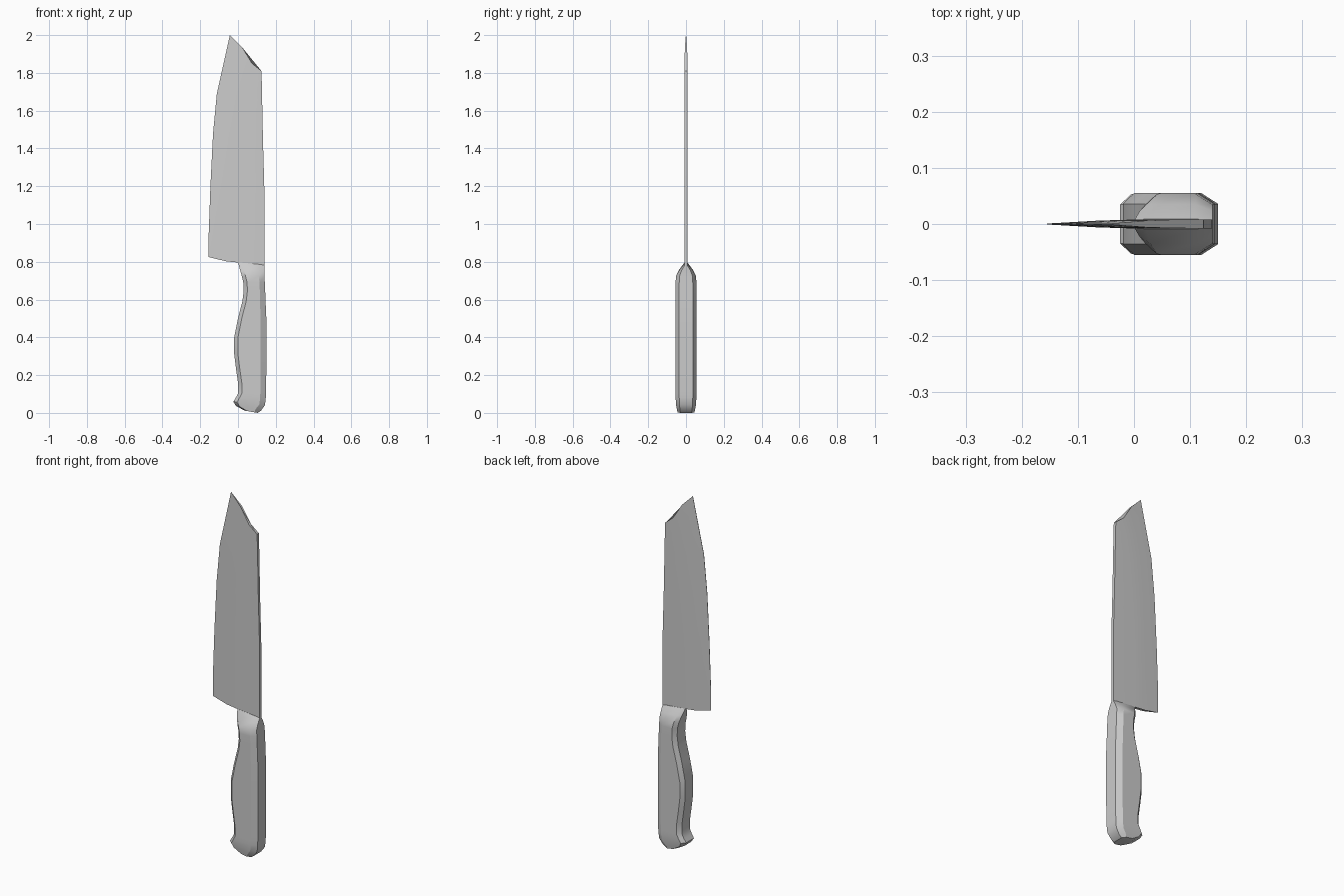
import bpy, math

if "Cube" in bpy.data.objects:
    bpy.data.objects.remove(bpy.data.objects["Cube"])


def loft(name, rings, angle):
    """Skin a list of closed rings and cap both ends."""
    n = len(rings[0])
    verts = [v for r in rings for v in r]
    faces = [(i * n + j, i * n + (j + 1) % n, (i + 1) * n + (j + 1) % n, (i + 1) * n + j)
             for i in range(len(rings) - 1) for j in range(n)]
    faces += [tuple(reversed(range(n))), tuple(range(len(verts) - n, len(verts)))]
    mesh = bpy.data.meshes.new(name)
    mesh.from_pydata(verts, [], faces)
    obj = bpy.data.objects.new(name, mesh)
    bpy.context.collection.objects.link(obj)
    bpy.context.view_layer.objects.active = obj
    obj.select_set(True)
    bpy.ops.object.mode_set(mode='EDIT')
    bpy.ops.mesh.select_all(action='SELECT')
    bpy.ops.mesh.normals_make_consistent(inside=False)
    bpy.ops.object.mode_set(mode='OBJECT')
    bpy.ops.object.shade_smooth_by_angle(angle=math.radians(angle))
    obj.select_set(False)
    return obj


# Blade: each row holds (x, z) at cutting edge, bevel, middle and spine
blade_rows = [
    [(-.155, .825), (-.065, .803), (.0, .796), (.14, .782)],
    [(-.155, .95), (-.065, .95), (.0, .95), (.14, .95)],
    [(-.146, 1.2), (-.06, 1.2), (.0, 1.2), (.139, 1.2)],
    [(-.132, 1.48), (-.05, 1.46), (.02, 1.45), (.132, 1.45)],
    [(-.112, 1.69), (-.03, 1.67), (.04, 1.65), (.128, 1.65)],
    [(-.083, 1.82), (-.005, 1.79), (.06, 1.76), (.126, 1.75)],
    [(-.043, 2.0), (.022, 1.935), (.074, 1.85), (.124, 1.81)],
]
half = (.0008, .006, .008, .008)
loft("blade", [[(x, -h, z) for (x, z), h in zip(r, half)] +
               [(x, h, z) for (x, z), h in reversed(list(zip(r, half)))]
               for r in blade_rows], 25)

# Handle: belly x, z, back x, z, half thickness, from butt to bolster
handle_rows = [
    (.035, .012, .105, .0, .045),
    (-.012, .038, .122, .012, .048),
    (-.025, .06, .143, .042, .053),
    (-.012, .08, .147, .08, .055),
    (.001, .105, .148, .105, .055),
    (.0, .16, .149, .16, .055),
    (-.01, .23, .15, .23, .055),
    (-.02, .31, .15, .31, .055),
    (-.02, .40, .15, .40, .055),
    (.0, .50, .15, .50, .055),
    (.023, .59, .146, .59, .055),
    (.03, .645, .144, .645, .055),
    (.028, .69, .142, .69, .055),
    (.02, .725, .14, .725, .053),
    (.01, .76, .14, .755, .035),
    (.0, .797, .14, .784, .009),
]


def octagon(xl, zl, xr, zr, h):
    """Chamfered section, slanted between its belly and back heights."""
    c = .65 * h
    w = xr - xl
    a, b = min(.02, .2 * w), min(.03, .25 * w)
    pts = [(xl, -c), (xl + a, -h), (xr - b, -h), (xr, -c),
           (xr, c), (xr - b, h), (xl + a, h), (xl, c)]
    return [(x, y, zl + (zr - zl) * (x - xl) / w) for x, y in pts]


loft("handle", [octagon(*r) for r in handle_rows], 30)
